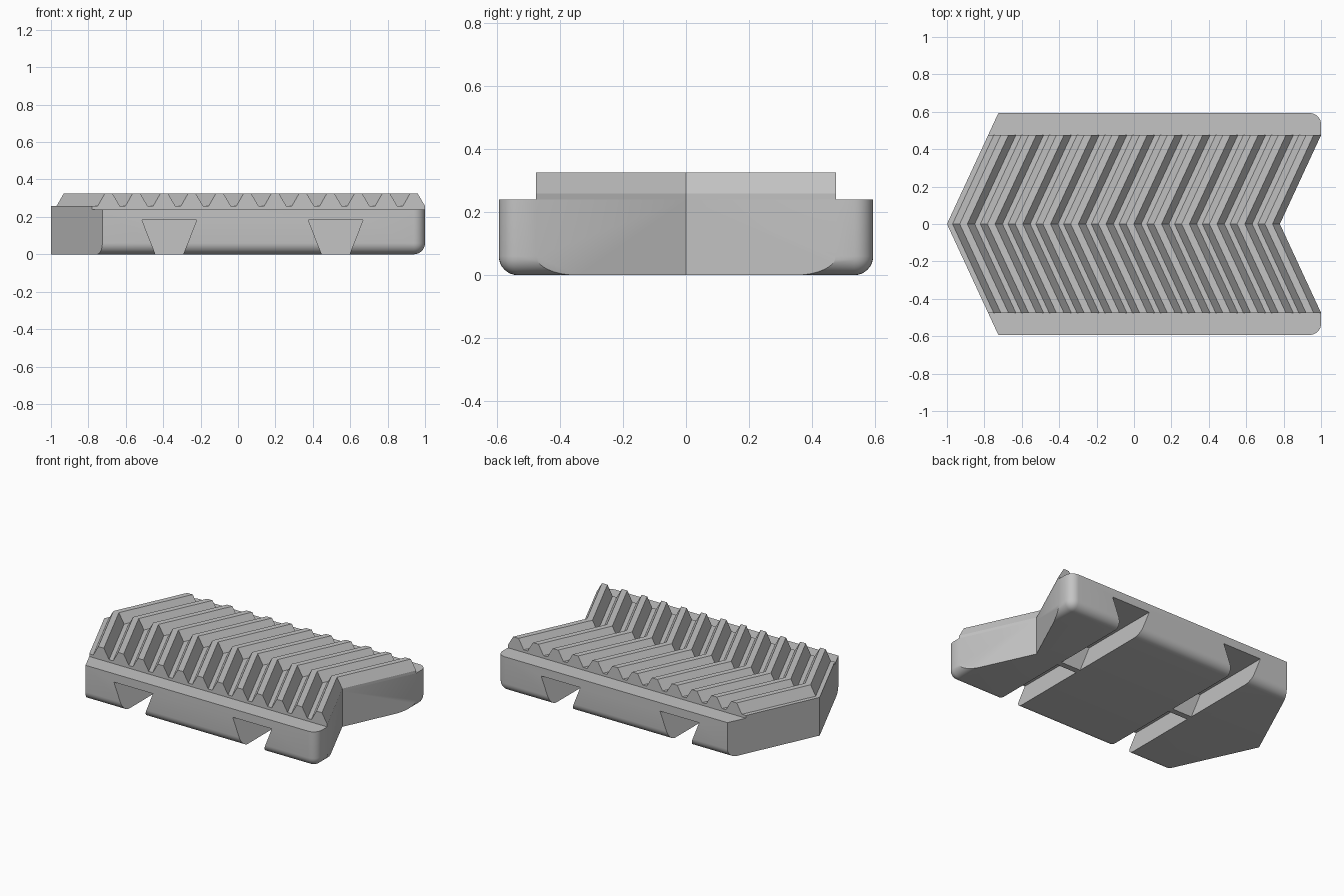
import bpy, bmesh
from mathutils import Vector

cube = bpy.data.objects.get("Cube")
if cube:
    bpy.data.objects.remove(cube, do_unlink=True)

LEFT, RIGHT = -1.0, 1.0
HALF_WIDTH, TOOTH_HALF = 0.593, 0.475
RAIL_TOP, ROOT, TIP = 0.24, 0.258, 0.325
NOTCH_X = 0.78
SLANT = (RIGHT - NOTCH_X) / TOOTH_HALF
TEETH = 12
PITCH = (NOTCH_X - LEFT) / TEETH

grey = bpy.data.materials.new("plain grey")
grey.use_nodes = True
grey.diffuse_color = (0.55, 0.55, 0.55, 1)
grey.node_tree.nodes["Principled BSDF"].inputs["Base Color"].default_value = (0.55, 0.55, 0.55, 1)


def finish(name, bm):
    bmesh.ops.recalc_face_normals(bm, faces=bm.faces)
    mesh = bpy.data.meshes.new(name)
    bm.to_mesh(mesh)
    bm.free()
    mesh.materials.append(grey)
    obj = bpy.data.objects.new(name, mesh)
    bpy.context.collection.objects.link(obj)
    return obj


def loft(name, rings):
    """Join equal rings of points in order and cap both ends."""
    bm = bmesh.new()
    rows = [[bm.verts.new(p) for p in ring] for ring in rings]
    n = len(rows[0])
    for a, b in zip(rows, rows[1:]):
        for i in range(n):
            j = (i + 1) % n
            bm.faces.new((a[i], a[j], b[j], b[i]))
    bm.faces.new(rows[0])
    bm.faces.new(rows[-1])
    return finish(name, bm)


def cut(target, cutter):
    cutter.hide_render = True
    mod = target.modifiers.new("cut", 'BOOLEAN')
    mod.operation = 'DIFFERENCE'
    mod.solver = 'EXACT'
    mod.object = cutter
    bpy.context.view_layer.objects.active = target
    bpy.ops.object.modifier_apply(modifier=mod.name)
    bpy.data.objects.remove(cutter, do_unlink=True)


# Base: box with rounded lower edges and rounded corners at the notched end
bm = bmesh.new()
bmesh.ops.create_cube(bm, size=1)
for v in bm.verts:
    v.co.x = RIGHT if v.co.x > 0 else LEFT - 0.2
    v.co.y *= 2 * HALF_WIDTH
    v.co.z = RAIL_TOP if v.co.z > 0 else 0


def is_rounded(edge):
    a, b = (v.co for v in edge.verts)
    low = a.z == 0 and b.z == 0
    at_end = a.x > 0 and b.x > 0
    along = a.x * b.x < 0
    upright = a.z != b.z
    return (low and (along or at_end)) or (upright and at_end)


bmesh.ops.bevel(bm, geom=[e for e in bm.edges if is_rounded(e)], offset=0.06,
                offset_type='OFFSET', segments=8, profile=0.5, affect='EDGES')

# Pointed end: slice off both corners
for side in (-1, 1):
    geom = list(bm.verts) + list(bm.edges) + list(bm.faces)
    result = bmesh.ops.bisect_plane(bm, geom=geom, plane_co=(LEFT, 0, 0),
                                    plane_no=Vector((-1, side * SLANT, 0)), clear_outer=True)
    rim = [g for g in result["geom_cut"] if isinstance(g, bmesh.types.BMEdge)]
    bmesh.ops.holes_fill(bm, edges=rim, sides=0)
base = finish("base", bm)

# V-shaped notch in the other end
reach = 0.001
cut(base, loft("notch_cutter", [
    [(NOTCH_X, 0, z), (RIGHT, TOOTH_HALF, z), (RIGHT + 0.1, TOOTH_HALF + reach, z),
     (RIGHT + 0.1, -TOOTH_HALF - reach, z), (RIGHT, -TOOTH_HALF, z)] for z in (-0.1, 0.4)]))

# Dovetail slots from both sides, parted by a thin middle web
for x in (-0.367, 0.522):
    for side in (-1, 1):
        profile = [(-0.055, -0.05), (-0.146, 0.183), (0.146, 0.183), (0.055, -0.05)]
        cut(base, loft("slot_cutter", [
            [(x + dx, side * y, z) for dx, z in profile] for y in (0.02, 0.7)]))

# Herringbone teeth: one toothed profile swept along a chevron
outline = [(LEFT, RAIL_TOP)]
for i in range(TEETH):
    start = LEFT + i * PITCH
    outline += [(start, ROOT), (start + 0.03, ROOT), (start + 0.068, TIP), (start + 0.109, TIP)]
outline += [(NOTCH_X, ROOT), (NOTCH_X, RAIL_TOP)]
loft("herringbone_teeth", [
    [(x + SLANT * abs(y), y, z) for x, z in outline] for y in (-TOOTH_HALF, 0, TOOTH_HALF)])

# Smooth fillets, keep crisp edges
bpy.ops.object.select_all(action='DESELECT')
base.select_set(True)
bpy.context.view_layer.objects.active = base
bpy.ops.object.shade_smooth_by_angle(angle=0.5)
